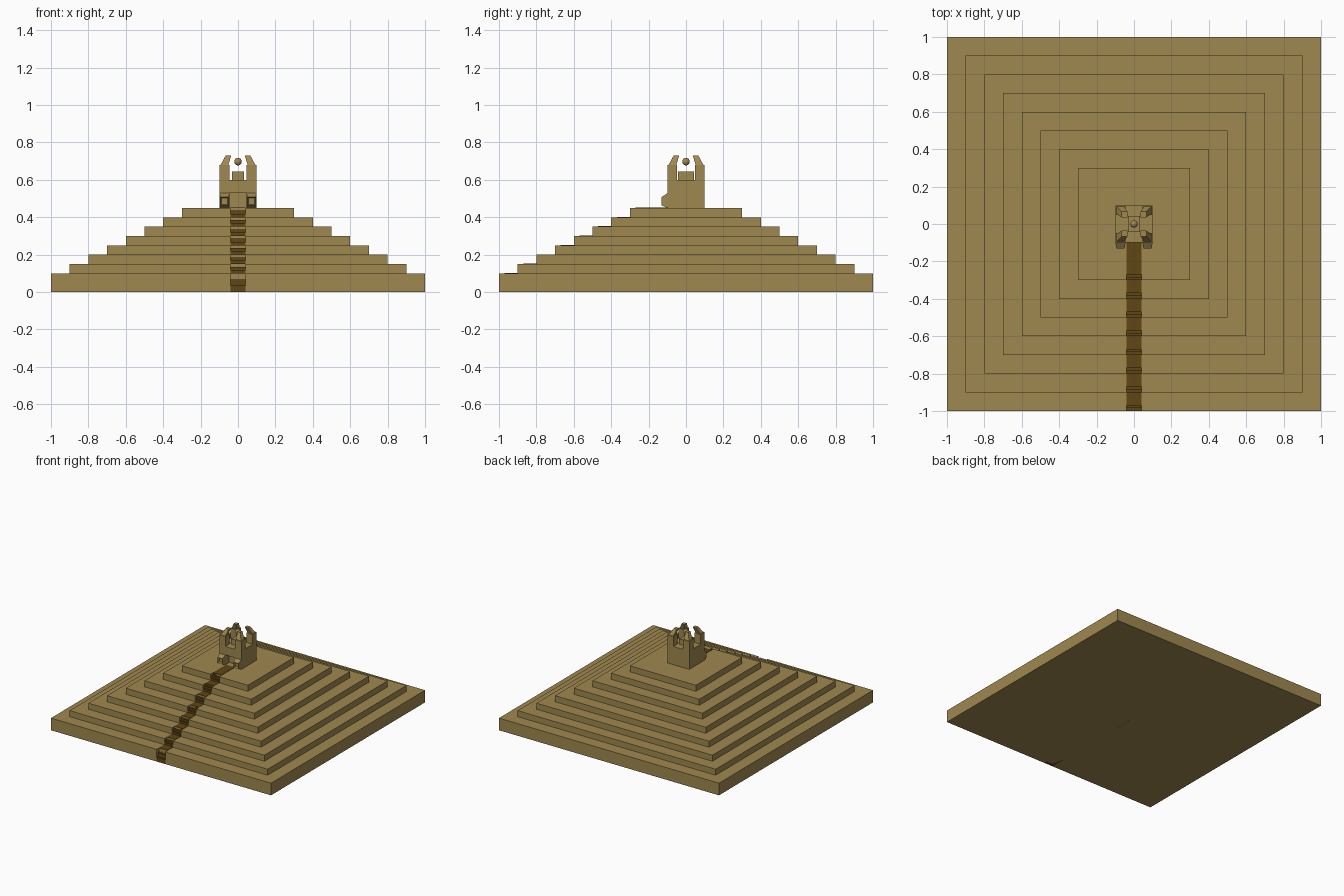
import bpy, bmesh, math
from mathutils import Vector

if "Cube" in bpy.data.objects:
    bpy.data.objects.remove(bpy.data.objects["Cube"])


def material(name, rgb):
    m = bpy.data.materials.new(name)
    m.diffuse_color = (*rgb, 1)
    m.use_nodes = True
    m.node_tree.nodes["Principled BSDF"].inputs["Base Color"].default_value = m.diffuse_color
    return m


STONE = material("sandstone", (0.352, 0.250, 0.080))
STAIR = material("dark brown stair", (0.115, 0.061, 0.007))


def finish(bm, name, mat):
    bmesh.ops.recalc_face_normals(bm, faces=bm.faces)
    me = bpy.data.meshes.new(name)
    bm.to_mesh(me)
    bm.free()
    me.materials.append(mat)
    ob = bpy.data.objects.new(name, me)
    bpy.context.collection.objects.link(ob)
    return ob


def loft(name, bottom, top, mat=STONE):
    """Solid between two matching rings of 3D points."""
    bm = bmesh.new()
    a = [bm.verts.new(p) for p in bottom]
    b = [bm.verts.new(p) for p in top]
    n = len(a)
    bm.faces.new(a)
    bm.faces.new(b)
    for i in range(n):
        j = (i + 1) % n
        bm.faces.new((a[i], a[j], b[j], b[i]))
    return finish(bm, name, mat)


def prism(name, outline, z0, z1, mat=STONE):
    return loft(name, [(x, y, z0) for x, y in outline], [(x, y, z1) for x, y in outline], mat)


def rect(x0, x1, y0, y1):
    return [(x0, y0), (x1, y0), (x1, y1), (x0, y1)]


def notched(h, w, d):
    """Square outline with a notch in the middle of its front edge."""
    return [(-h, -h), (-w, -h), (-w, -h + d), (w, -h + d), (w, -h), (h, -h), (h, h), (-h, h)]


# Stepped pyramid tiers, each notched for the stair
W, D = 0.04, 0.03
tiers = []
z = 0.0
for i in range(8):
    h, top = 1 - 0.1 * i, 0.1 + 0.05 * i
    tiers.append((h, z, top))
    prism(f"tier_{i + 1}", notched(h, W, D), z, top)
    z = top

# Stair: one side profile with small steps in every notch
LIFT = 0.002
profile = [(-0.1, 0.0), (-1.0, 0.0)]
for h, z0, z1 in tiers:
    base = z0 + (LIFT if z0 else 0)
    rise = (z1 + LIFT - base) / 3
    for k in range(3):
        y = -h + k * D / 2
        profile += [(y, base + k * rise), (y, base + (k + 1) * rise)]
profile.append((-0.1, 0.45 + LIFT))
profile.pop(2)
loft("stair", [(-W + 0.001, y, z) for y, z in profile], [(W - 0.001, y, z) for y, z in profile], STAIR)

# Temple: doorway level, solid upper level, central pedestal
prism("temple_doorway_level", notched(0.1, 0.045, 0.05), 0.45, 0.53)
prism("temple_upper_level", rect(-0.1, 0.1, -0.1, 0.1), 0.53, 0.60)
prism("pedestal", rect(-0.032, 0.032, -0.042, 0.042), 0.60, 0.645)

# Corner towers with inward leaning horns
for sx in (-1, 1):
    for sy in (-1, 1):
        def ring(a, b, z):
            return [(sx * x, sy * y, z) for x, y in rect(a, b, a, b)]
        prism("corner_tower", [(sx * x, sy * y) for x, y in rect(0.045, 0.1, 0.048, 0.1)], 0.60, 0.68)
        loft("horn", ring(0.052, 0.093, 0.68), ring(0.036, 0.066, 0.73))

# Tapered door piers with a sunken front
for s in (-1, 1):
    back = [(s * x, -0.098, z) for x, z in rect(0.045, 0.1, 0.45, 0.53)]
    front = [(s * x, -0.13, z) for x, z in rect(0.05, 0.094, 0.463, 0.508)]
    ob = loft("door_pier", back, front)
    bm = bmesh.new()
    bm.from_mesh(ob.data)
    face = min(bm.faces, key=lambda f: f.calc_center_median().y)
    bmesh.ops.inset_region(bm, faces=[face], thickness=0.007, depth=0)
    bmesh.ops.translate(bm, verts=face.verts, vec=Vector((0, 0.018, 0)))
    bm.to_mesh(ob.data)
    bm.free()

# Floating orb above the pedestal
bm = bmesh.new()
bmesh.ops.create_uvsphere(bm, u_segments=16, v_segments=10, radius=0.02)
bmesh.ops.translate(bm, verts=bm.verts, vec=Vector((0, 0, 0.697)))
orb = finish(bm, "orb", STONE)
for p in orb.data.polygons:
    p.use_smooth = True
